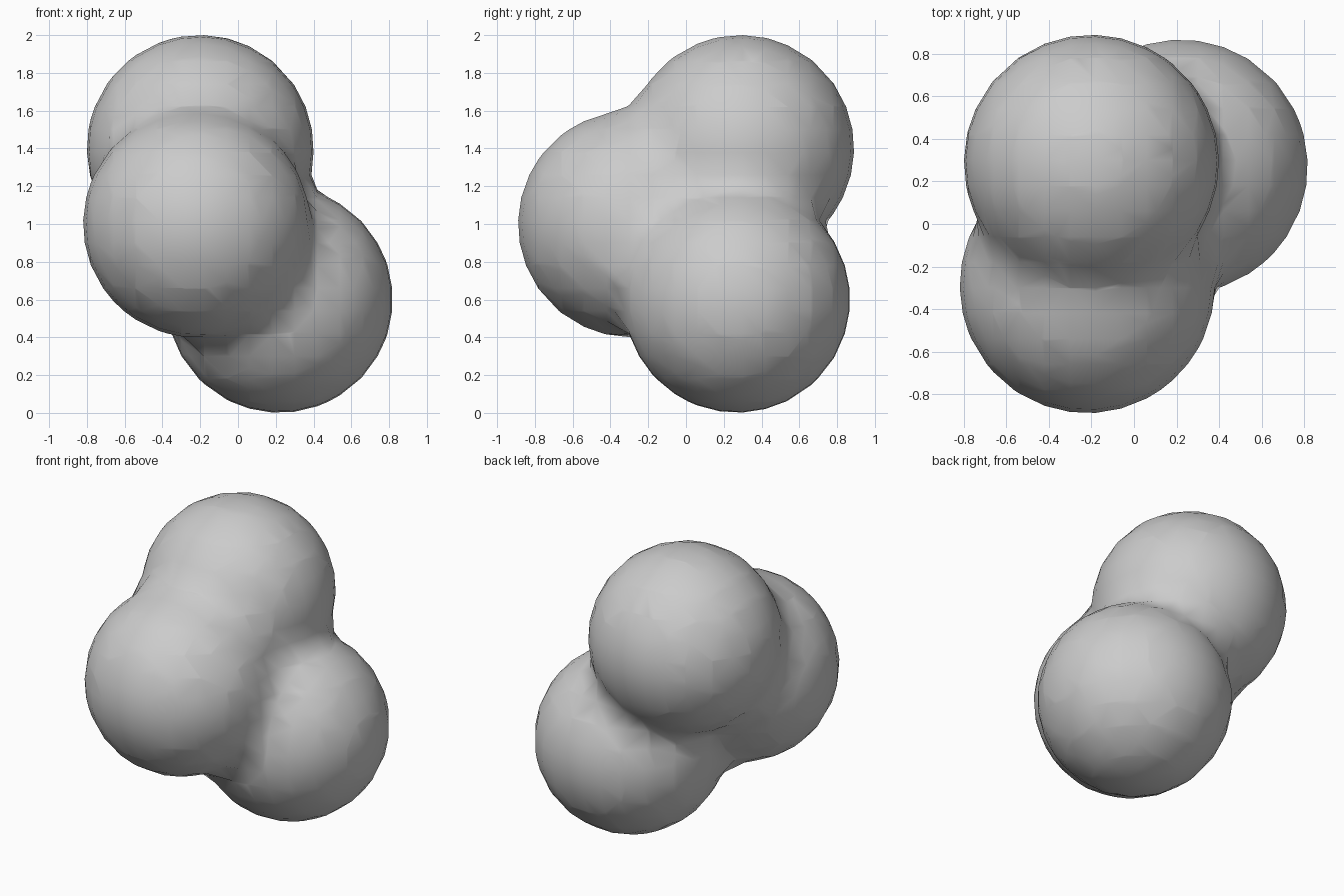
import bpy

if "Cube" in bpy.data.objects:
    bpy.data.objects.remove(bpy.data.objects["Cube"])

# three equal balls that melt lightly into each other
CENTRES = {"top": (-0.20, 0.29, 1.40), "front": (-0.22, -0.29, 1.00), "bottom": (0.22, 0.27, 0.60)}
VISIBLE, REACH, STIFF = 0.60, 0.745, 2.0   # ball radius, field radius, field strength

bpy.ops.object.metaball_add(type='BALL', location=(0, 0, 0))
blob = bpy.context.object
data = blob.data
data.elements.clear()
data.resolution = data.render_resolution = 0.12
data.threshold = STIFF * (1 - (VISIBLE / REACH) ** 2) ** 3
for centre in CENTRES.values():
    ball = data.elements.new(type='BALL')
    ball.co = centre
    ball.radius = REACH
    ball.stiffness = STIFF

# freeze as a smooth mesh
bpy.context.view_layer.update()
bpy.ops.object.convert(target='MESH')
blob = bpy.context.object
blob.name = "merged_balls"
bpy.ops.object.shade_smooth()

# plain grey
grey = bpy.data.materials.new("grey")
grey.diffuse_color = (0.6, 0.6, 0.6, 1)
grey.use_nodes = True
grey.node_tree.nodes["Principled BSDF"].inputs["Base Color"].default_value = grey.diffuse_color
blob.data.materials.clear()
blob.data.materials.append(grey)
